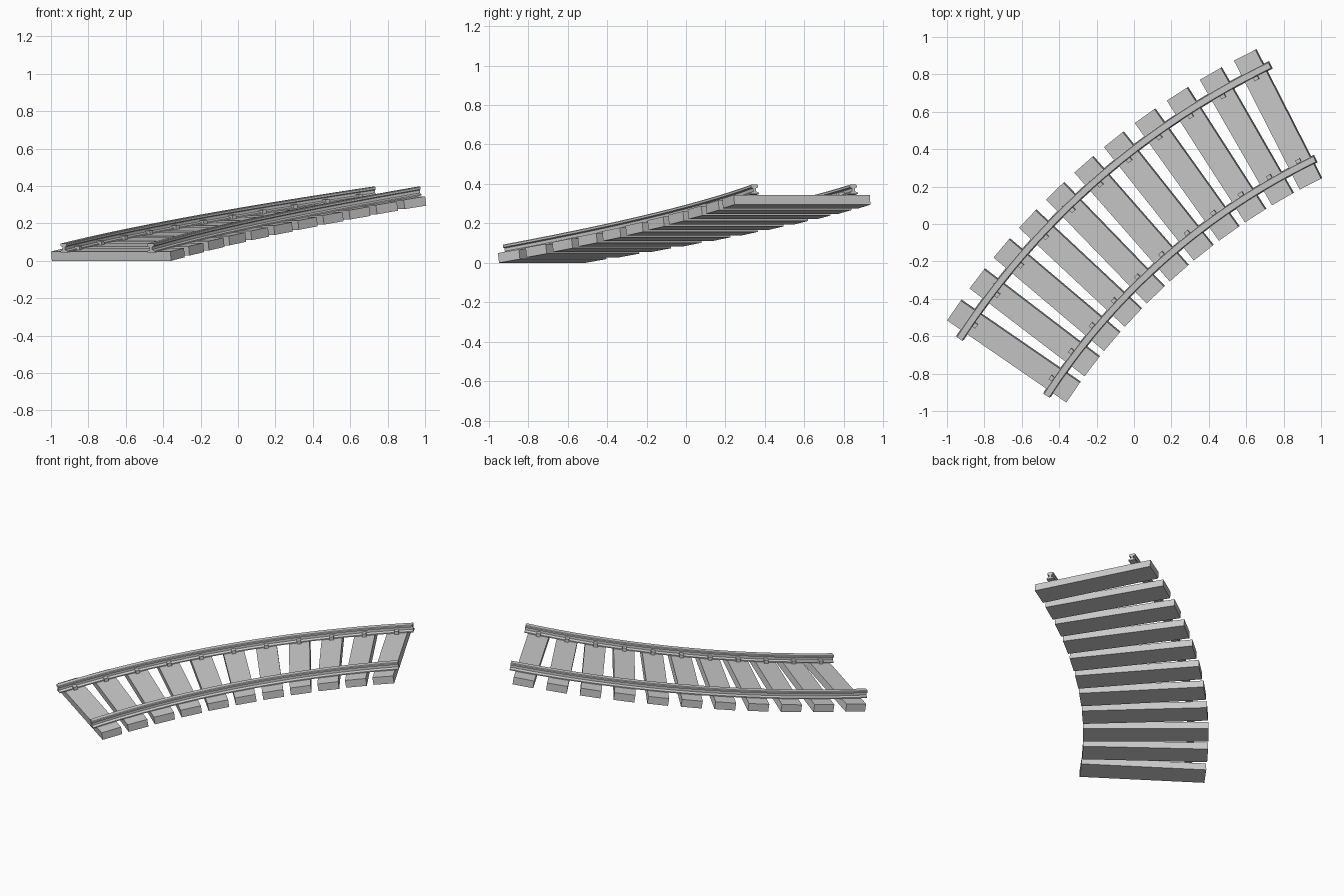
import bpy, bmesh
from math import radians, sin, cos, atan
from mathutils import Matrix, Vector

if "Cube" in bpy.data.objects:
    bpy.data.objects.remove(bpy.data.objects["Cube"])

CX, CY, R = 2.507, -2.845, 3.822       # bend centre and centreline radius
A0, A1 = radians(146.9), radians(115.6)
RISE, Z0 = 0.304, 0.020                # climb, height of tie centres at the start
TIES, HALF_GAUGE = 11, 0.278
SLOPE = atan(RISE / (R * (A0 - A1)))


def frame(t):
    """Track frame at t: X to the inside of the bend, Y along, Z up from the tie centre."""
    a = A0 + (A1 - A0) * t
    side = Vector((-cos(a), -sin(a), 0))
    along = Vector((sin(a) * cos(SLOPE), -cos(a) * cos(SLOPE), sin(SLOPE)))
    up = side.cross(along)
    pos = Vector((CX + R * cos(a), CY + R * sin(a), Z0 + RISE * t))
    m = Matrix((side, along, up)).transposed().to_4x4()
    m.translation = pos
    return m


def finish(name, bm):
    bmesh.ops.recalc_face_normals(bm, faces=bm.faces)
    me = bpy.data.meshes.new(name)
    bm.to_mesh(me)
    bm.free()
    ob = bpy.data.objects.new(name, me)
    bpy.context.collection.objects.link(ob)


def box(name, m, size, offset):
    bm = bmesh.new()
    bmesh.ops.create_cube(bm, size=1, matrix=m @ Matrix.Translation(offset)
                          @ Matrix.Diagonal((*size, 1)))
    finish(name, bm)


# I-shaped rail section, right half from foot to head
half = [(0.023, 0.025), (0.023, 0.032), (0.008, 0.039),
        (0.008, 0.054), (0.020, 0.059), (0.020, 0.069), (0.016, 0.073)]
section = half + [(-x, z) for x, z in reversed(half)]


def rail(name, x0, steps=33):
    bm = bmesh.new()
    rings = []
    for i in range(steps + 1):
        m = frame(i / steps)
        rings.append([bm.verts.new(m @ Vector((x0 + x, 0, z))) for x, z in section])
    n = len(section)
    for a, b in zip(rings, rings[1:]):
        for j in range(n):
            k = (j + 1) % n
            bm.faces.new((a[j], a[k], b[k], b[j]))
    bm.faces.new(rings[0])
    bm.faces.new(rings[-1])
    finish(name, bm)


rail("outer_rail", -HALF_GAUGE)
rail("inner_rail", HALF_GAUGE)

# ties, with a rail clip on the gauge side of each rail
for i in range(TIES):
    m = frame((i + 0.5) / TIES)
    box(f"tie_{i + 1}", m, (0.774, 0.13, 0.05), (0, 0, 0))
    for label, s in (("outer", -1), ("inner", 1)):
        box(f"{label}_clip_{i + 1}", m, (0.032, 0.026, 0.022),
            (s * (HALF_GAUGE - 0.024), 0, 0.035))
